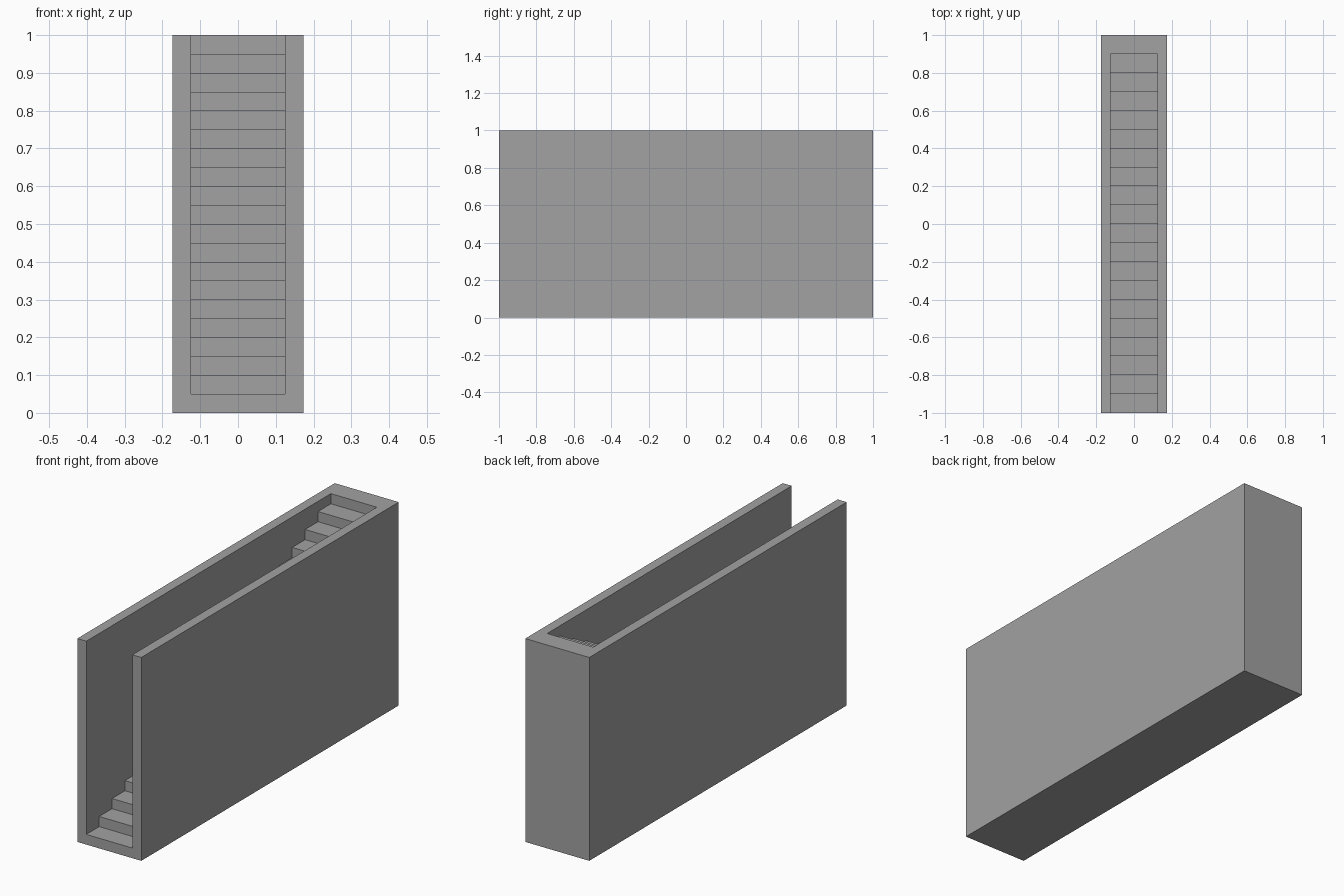
import bpy
import bmesh

cube = bpy.data.objects.get("Cube")
if cube:
    bpy.data.objects.remove(cube, do_unlink=True)

STEPS = 20
RUN, RISE = 2.0 / STEPS, 1.0 / STEPS
INNER, OUTER = 0.125, 0.174   # half widths of the stairwell and of the block

# Plain concrete grey
concrete = bpy.data.materials.new("concrete_grey")
concrete.use_nodes = True
grey = (0.36, 0.36, 0.36, 1.0)
concrete.diffuse_color = grey
bsdf = concrete.node_tree.nodes["Principled BSDF"]
bsdf.inputs["Base Color"].default_value = grey
bsdf.inputs["Roughness"].default_value = 0.8

# Stepped line from the front edge of the first tread to the top rear landing
steps = [(-1.0, RISE)]
for i in range(1, STEPS):
    y = -1.0 + i * RUN
    steps += [(y, i * RISE), (y, (i + 1) * RISE)]

bm = bmesh.new()


def face(*points):
    bm.faces.new([bm.verts.new(p) for p in points])


# Treads and risers
for (y0, z0), (y1, z1) in zip(steps, steps[1:]):
    face((-INNER, y0, z0), (INNER, y0, z0), (INNER, y1, z1), (-INNER, y1, z1))

# Inner and outer faces of both side walls
for s in (-1, 1):
    face(*[(s * INNER, y, z) for y, z in steps + [(-1.0, 1.0)]])
    face(*[(s * OUTER, y, z) for y, z in ((-1, 0), (1, 0), (1, 1), (-1, 1))])

# U-shaped front, with the first riser flush between the wall ends
face(*[(x, -1, z) for x, z in (
    (-OUTER, 0), (OUTER, 0), (OUTER, 1), (INNER, 1),
    (INNER, RISE), (-INNER, RISE), (-INNER, 1), (-OUTER, 1))])

# U-shaped top, with the last tread flush with the wall tops
landing = 1.0 - RUN
face(*[(x, y, 1) for x, y in (
    (-OUTER, 1), (-OUTER, -1), (-INNER, -1), (-INNER, landing),
    (INNER, landing), (INNER, -1), (OUTER, -1), (OUTER, 1))])

# Back and underside
face((-OUTER, 1, 0), (-OUTER, 1, 1), (OUTER, 1, 1), (OUTER, 1, 0))
face((-OUTER, -1, 0), (-OUTER, 1, 0), (OUTER, 1, 0), (OUTER, -1, 0))

# Weld into one closed solid
bmesh.ops.remove_doubles(bm, verts=bm.verts[:], dist=0.0001)
bmesh.ops.recalc_face_normals(bm, faces=bm.faces[:])

mesh = bpy.data.meshes.new("walled_staircase")
bm.to_mesh(mesh)
bm.free()
mesh.materials.append(concrete)
staircase = bpy.data.objects.new("walled_staircase", mesh)
bpy.context.collection.objects.link(staircase)
